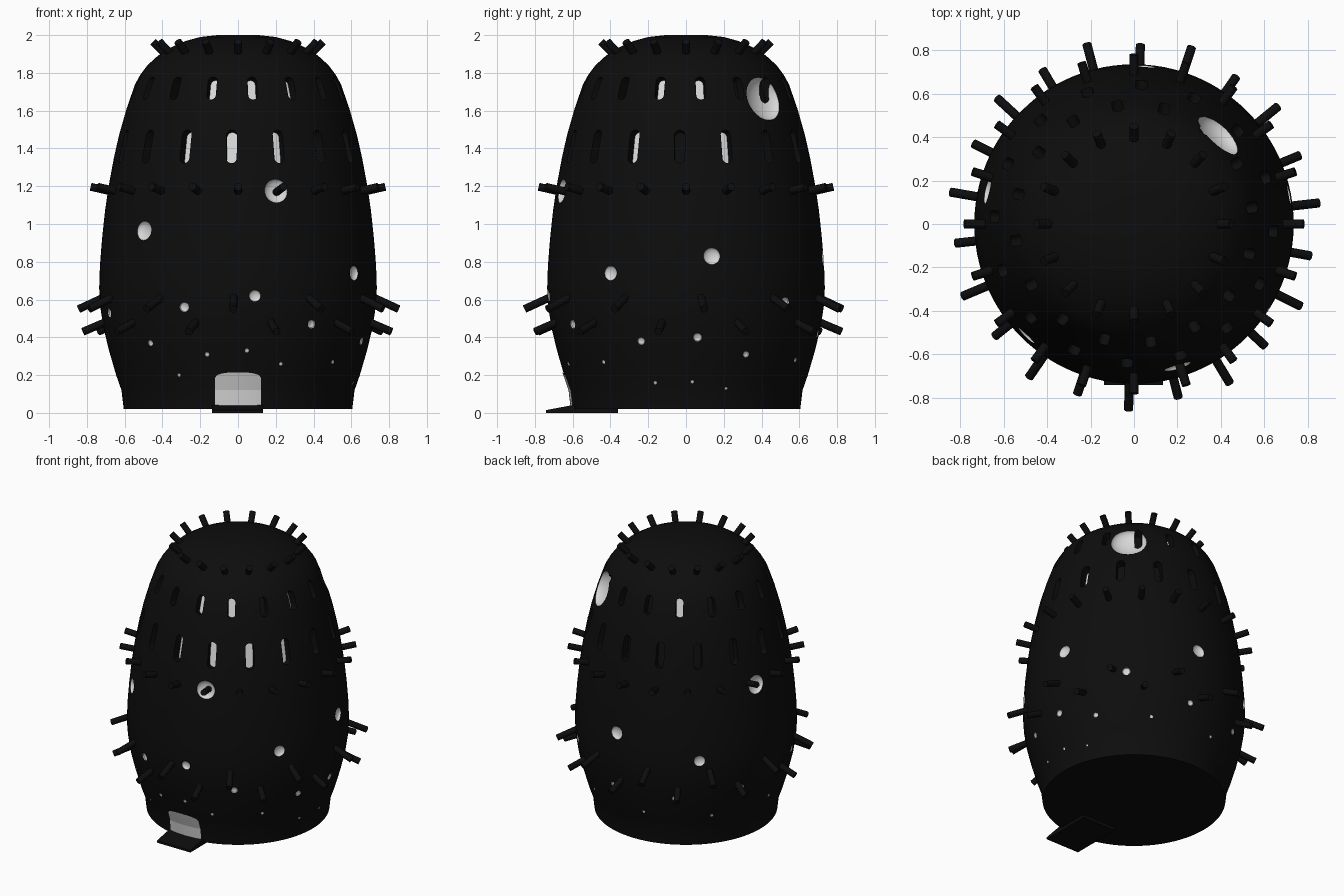
import bpy, bmesh, math
from mathutils import Matrix, Vector

if "Cube" in bpy.data.objects:
    bpy.data.objects.remove(bpy.data.objects["Cube"])

def material(name, v):
    m = bpy.data.materials.new(name)
    m.diffuse_color = (v, v, v, 1)
    m.use_nodes = True
    m.node_tree.nodes["Principled BSDF"].inputs["Base Color"].default_value = m.diffuse_color
    return m

MATS = [material("black", 0.004), material("light_grey", 0.68)]

# Body profile: radius, height
PROFILE = [(0.605, 0.02), (0.617, 0.12), (0.645, 0.2), (0.683, 0.33), (0.712, 0.45),
           (0.729, 0.56), (0.735, 0.66), (0.731, 0.78), (0.72, 0.92), (0.704, 1.07),
           (0.685, 1.2), (0.657, 1.35), (0.63, 1.47), (0.59, 1.61), (0.545, 1.74),
           (0.517, 1.79), (0.48, 1.84), (0.425, 1.89), (0.355, 1.935), (0.28, 1.968),
           (0.2, 1.99), (0.11, 2.0)]

def radius(z):
    for (r0, z0), (r1, z1) in zip(PROFILE, PROFILE[1:]):
        if z <= z1:
            return r0 + (r1 - r0) * (z - z0) / (z1 - z0)
    return PROFILE[-1][0]

def polar(az, r, z):
    a = math.radians(az)
    return Vector((r * math.cos(a), r * math.sin(a), z))

def surface_frame(az, z):
    """Local x runs round the body, y up its slope, z straight out."""
    up = (polar(az, radius(z + 0.03), z + 0.03) - polar(az, radius(z - 0.03), z - 0.03)).normalized()
    side = polar(az + 90, 1, 0)
    out = side.cross(up)
    m = Matrix((side, up, out)).transposed().to_4x4()
    m.translation = polar(az, radius(z), z)
    return m

def finish(bm, name, smooth=True):
    bmesh.ops.recalc_face_normals(bm, faces=bm.faces)
    me = bpy.data.meshes.new(name)
    bm.to_mesh(me)
    bm.free()
    for m in MATS:
        me.materials.append(m)
    ob = bpy.data.objects.new(name, me)
    bpy.context.collection.objects.link(ob)
    if smooth:
        smooth_shade(ob)
    return ob

def smooth_shade(ob):
    bpy.ops.object.select_all(action='DESELECT')
    bpy.context.view_layer.objects.active = ob
    ob.select_set(True)
    bpy.ops.object.shade_smooth_by_angle(angle=math.radians(35))

# Turned body
SEG = 96
bm = bmesh.new()
rings = [[bm.verts.new(polar(360 * i / SEG, r, z)) for i in range(SEG)] for r, z in PROFILE]
for a, b in zip(rings, rings[1:]):
    for i in range(SEG):
        j = (i + 1) % SEG
        bm.faces.new((a[i], a[j], b[j], b[i]))
bm.faces.new(rings[0][::-1])
bm.faces.new(rings[-1])
body = finish(bm, "body", smooth=False)

# Window cutters: round-ended slots, some with a lit back
def add_slot(bm, az, z, w, h, lit, depth=0.06):
    m = surface_frame(az, z)
    outline = []
    for k in range(16):
        a = 2 * math.pi * (k + 0.5) / 16
        outline.append((w / 2 * math.cos(a),
                        w / 2 * math.sin(a) + math.copysign((h - w) / 2, math.sin(a))))
    low = [bm.verts.new(m @ Vector((x, y, -depth))) for x, y in outline]
    top = [bm.verts.new(m @ Vector((x, y, 0.04))) for x, y in outline]
    bm.faces.new(low[::-1]).material_index = int(lit)
    bm.faces.new(top)
    for i in range(16):
        j = (i + 1) % 16
        bm.faces.new((low[i], low[j], top[j], top[i]))

bm = bmesh.new()
for k in range(16):
    add_slot(bm, 267 + 22.5 * k, 1.41, 0.056, 0.18, k in (15, 0, 1, 2, 3, 5))
    add_slot(bm, 278 + 22.5 * k, 1.72, 0.05, 0.13, k in (15, 0, 1, 3, 4, 7, 9))
slots = finish(bm, "window_cutter", smooth=False)

# Spot cutters: shallow bowls (direction, height, radius)
SPOTS = [(46.5, 1.665, 0.122), (167, 1.15, 0.065), (287, 1.175, 0.064), (226, 0.965, 0.052),
         (86, 0.82, 0.046), (10.8, 0.83, 0.045), (327, 0.74, 0.039), (132, 0.69, 0.038),
         (277, 0.62, 0.031), (247, 0.56, 0.028), (46, 0.585, 0.029), (200, 0.53, 0.025),
         (303, 0.47, 0.024), (5, 0.4, 0.024), (340, 0.38, 0.021), (156, 0.44, 0.023),
         (119, 0.4, 0.021), (82, 0.42, 0.021), (228, 0.37, 0.017), (28, 0.31, 0.018),
         (256, 0.31, 0.013), (274, 0.33, 0.012), (319, 0.27, 0.011), (290, 0.26, 0.011),
         (60, 0.28, 0.012), (100, 0.26, 0.011), (140, 0.25, 0.011), (180, 0.28, 0.011),
         (241, 0.2, 0.01), (345, 0.16, 0.01), (3, 0.165, 0.01), (20, 0.13, 0.008)]
bm = bmesh.new()
for az, z, r in SPOTS:
    m = surface_frame(az, z) @ Matrix.Diagonal((r, r, r * 0.5, 1))
    n = 24 if r > 0.03 else 12
    bmesh.ops.create_uvsphere(bm, u_segments=n, v_segments=n // 2, radius=1, matrix=m)
for f in bm.faces:
    f.material_index = 1
spots = finish(bm, "spot_cutter", smooth=False)

# Cut windows and spots into the body
bpy.context.view_layer.objects.active = body
for cutter in (slots, spots):
    cutter.hide_render = True
    mod = body.modifiers.new("cut", 'BOOLEAN')
    mod.operation = 'DIFFERENCE'
    mod.solver = 'EXACT'
    mod.object = cutter
    bpy.ops.object.modifier_apply(modifier=mod.name)
    bpy.data.objects.remove(cutter)
smooth_shade(body)

# Rings of round pegs
def peg_ring(name, count, start, inner, outer, rad=0.021):
    bm = bmesh.new()
    for k in range(count):
        az = start + 360 * k / count
        p, q = polar(az, *inner), polar(az, *outer)
        d = q - p
        m = Matrix.Translation((p + q) / 2) @ d.to_track_quat('Z', 'Y').to_matrix().to_4x4()
        bmesh.ops.create_cone(bm, cap_ends=True, segments=12, radius1=rad, radius2=rad,
                              depth=d.length, matrix=m)
    finish(bm, name)

peg_ring("top_pegs", 16, 0, (0.34, 1.855), (0.45, 1.965))
peg_ring("middle_pegs", 20, 0, (0.64, 1.165), (0.78, 1.197))
peg_ring("upper_low_pegs", 11, 6.5, (0.68, 0.63), (0.855, 0.55))
peg_ring("lower_low_pegs", 11, 22.5, (0.66, 0.5), (0.825, 0.43))

# Door: thin arched patch following the wall
bm = bmesh.new()
N = 20
levels = (0.04, 0.12, None)
rows = []
for lev in levels:
    row = []
    for i in range(N + 1):
        x = -0.123 + 0.246 * i / N
        u = abs(x) / 0.123
        z = lev if lev else 0.185 + 0.03 * math.sqrt(max(0, 1 - u ** 2.5))
        r = radius(z) + 0.005
        row.append(bm.verts.new((x, -math.sqrt(r * r - x * x), z)))
    rows.append(row)
for a, b in zip(rows, rows[1:]):
    for i in range(N):
        bm.faces.new((a[i], a[i + 1], b[i + 1], b[i])).material_index = 1
finish(bm, "door", smooth=False)

# Entrance ramp
bm = bmesh.new()
side = [(-0.74, 0), (-0.36, 0), (-0.36, 0.022), (-0.58, 0.045), (-0.74, 0.015)]
face = bm.faces.new([bm.verts.new((-0.137, y, z)) for y, z in side])
ext = bmesh.ops.extrude_face_region(bm, geom=[face])
bmesh.ops.translate(bm, vec=(0.27, 0, 0),
                    verts=[v for v in ext["geom"] if isinstance(v, bmesh.types.BMVert)])
finish(bm, "ramp", smooth=False)
